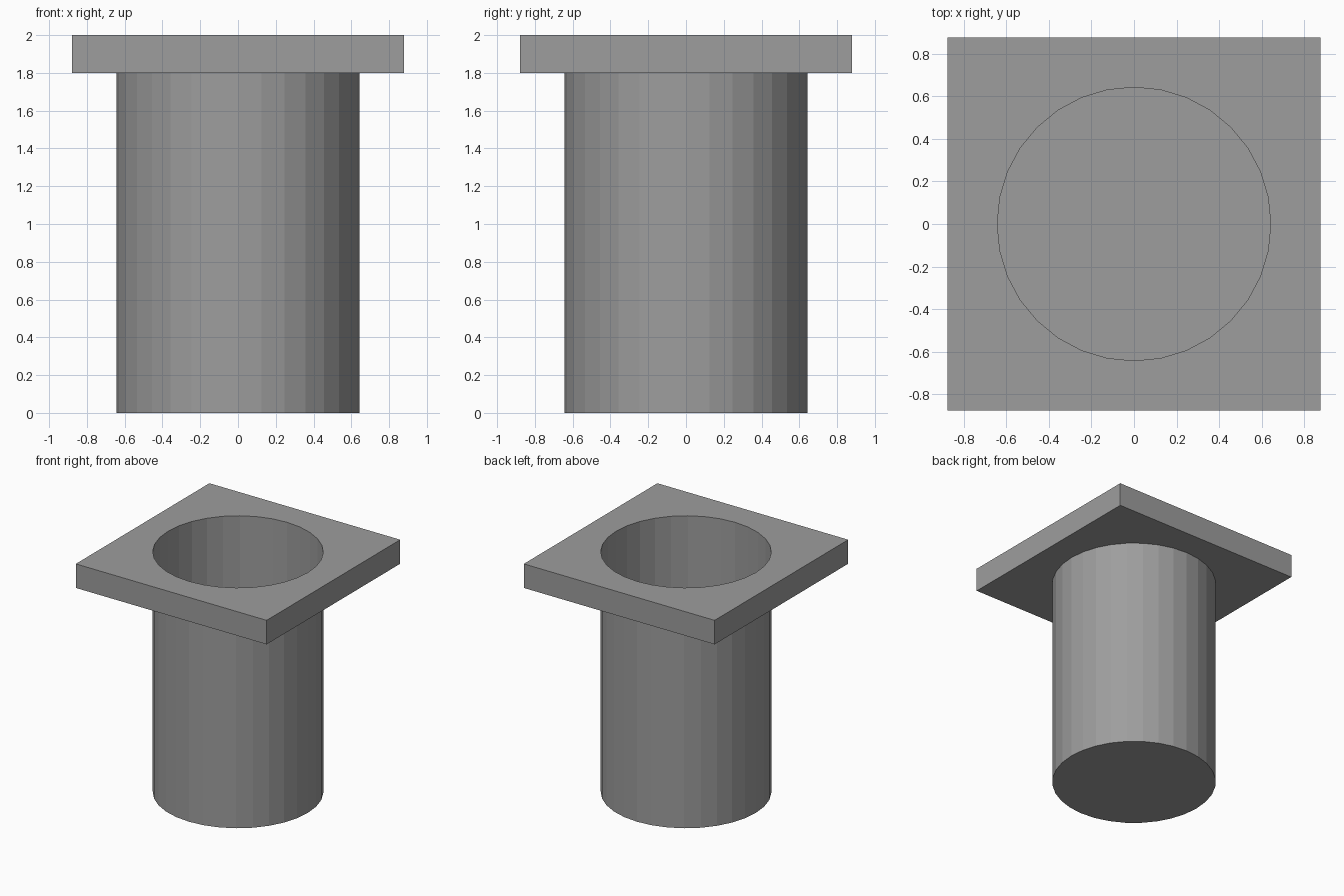
import bpy, bmesh
from math import cos, sin, tau

SIDES = 32
RADIUS = 0.643       # tube wall
HALF = 0.878         # half width of the square flange
UNDERSIDE, TOP = 1.8, 2.0

old = bpy.data.objects.get("Cube")
if old:
    bpy.data.objects.remove(old, do_unlink=True)

grey = bpy.data.materials.new("mid grey")
grey.use_nodes = True
colour = (0.34, 0.34, 0.34, 1)
grey.diffuse_color = colour
grey.node_tree.nodes["Principled BSDF"].inputs["Base Color"].default_value = colour


def ring(bm, z, square=False):
    """Loop of vertices on the tube circle, or on the square outline."""
    loop = []
    for i in range(SIDES):
        c, s = cos(tau * i / SIDES), sin(tau * i / SIDES)
        r = HALF / max(abs(c), abs(s)) if square else RADIUS
        loop.append(bm.verts.new((r * c, r * s, z)))
    return loop


def bridge(bm, a, b):
    for i in range(SIDES):
        j = (i + 1) % SIDES
        bm.faces.new((a[i], a[j], b[j], b[i]))


def finish(bm, name):
    mesh = bpy.data.meshes.new(name)
    bm.to_mesh(mesh)
    bm.free()
    mesh.materials.append(grey)
    obj = bpy.data.objects.new(name, mesh)
    bpy.context.collection.objects.link(obj)


# Thin-walled tube, closed at the bottom and open at the top
bm = bmesh.new()
base, rim = ring(bm, 0), ring(bm, UNDERSIDE)
bridge(bm, base, rim)
bm.faces.new(base[::-1])
finish(bm, "tube")

# Square flange with a round opening
bm = bmesh.new()
loops = [ring(bm, UNDERSIDE), ring(bm, UNDERSIDE, True),
         ring(bm, TOP, True), ring(bm, TOP)]
for k in range(4):
    bridge(bm, loops[k], loops[(k + 1) % 4])
bmesh.ops.recalc_face_normals(bm, faces=bm.faces)
# Merge the flat sectors along each straight side
bmesh.ops.dissolve_limit(bm, angle_limit=0.01, verts=bm.verts, edges=[
    e for e in bm.edges if all(abs(f.normal.z) < 0.1 for f in e.link_faces)])
finish(bm, "flange")
